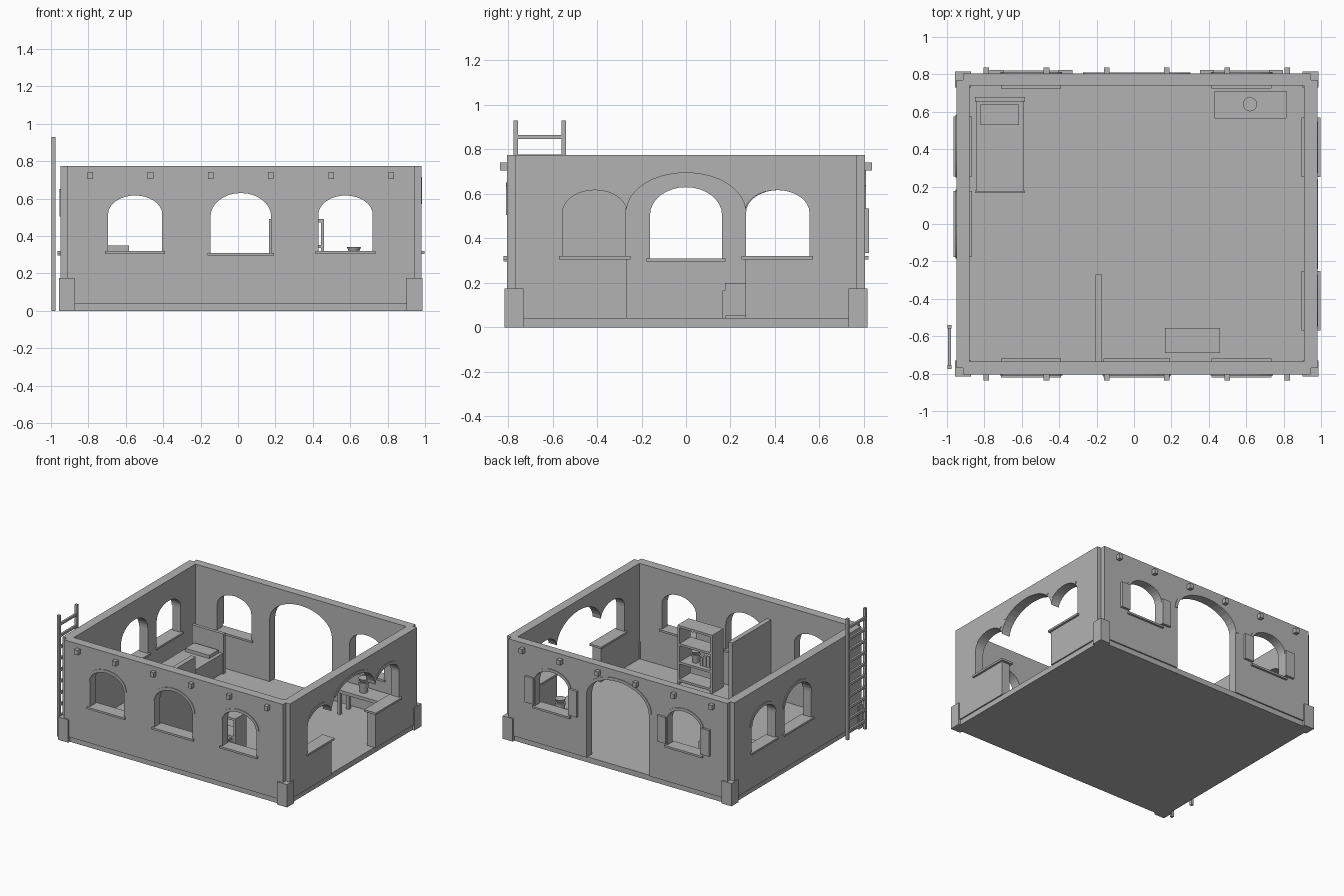
import bpy, bmesh, math
from mathutils import Vector

if "Cube" in bpy.data.objects:
    bpy.data.objects.remove(bpy.data.objects["Cube"], do_unlink=True)

GREY = (0.45, 0.45, 0.45, 1)
mat = bpy.data.materials.new("plain_grey")
mat.use_nodes = True
mat.diffuse_color = GREY
mat.node_tree.nodes["Principled BSDF"].inputs["Base Color"].default_value = GREY


def add_object(name, bm):
    bmesh.ops.recalc_face_normals(bm, faces=bm.faces)
    mesh = bpy.data.meshes.new(name)
    bm.to_mesh(mesh)
    bm.free()
    mesh.materials.append(mat)
    obj = bpy.data.objects.new(name, mesh)
    bpy.context.collection.objects.link(obj)
    return obj


def box(name, x, y, z):
    bm = bmesh.new()
    bmesh.ops.create_cube(bm, size=1)
    for v in bm.verts:
        v.co = Vector([(a + b) / 2 + c * (b - a) for c, (a, b) in zip(v.co, (x, y, z))])
    return add_object(name, bm)


def cone(name, x, y, z0, z1, r0, r1):
    bm = bmesh.new()
    bmesh.ops.create_cone(bm, cap_ends=True, segments=16, radius1=r0, radius2=r1, depth=z1 - z0)
    bmesh.ops.translate(bm, verts=bm.verts, vec=(x, y, (z0 + z1) / 2))
    obj = add_object(name, bm)
    for p in obj.data.polygons:
        p.use_smooth = len(p.vertices) == 4
    return obj


def pot(name, x, y, z, h, r):
    cone(name + "_body", x, y, z, z + h * 0.75, r * 0.75, r)
    cone(name + "_neck", x, y, z + h * 0.75, z + h, r * 0.7, r)


class Wall:
    """A straight wall; u runs along it and d points out from its outer face."""

    def __init__(self, name, along, outer, thick, span):
        self.name, self.along, self.outer = name, along, outer
        self.sign = 1 if outer > 0 else -1
        self.obj = self.block(name + "_wall", span, (-thick, 0), (0.04, 0.775))
        self.thick = thick

    def point(self, u, d, z):
        w = self.outer + self.sign * d
        return Vector((u, w, z) if self.along == "x" else (w, u, z))

    def block(self, name, u, d, z):
        a, b = self.point(u[0], d[0], z[0]), self.point(u[1], d[1], z[1])
        return box(name, *[(min(p, q), max(p, q)) for p, q in zip(a, b)])

    def prism(self, name, outline, d):
        bm = bmesh.new()
        rings = [[bm.verts.new(self.point(u, k, z)) for u, z in outline] for k in d]
        bm.faces.new(rings[0])
        bm.faces.new(rings[1])
        n = len(outline)
        for i in range(n):
            j = (i + 1) % n
            bm.faces.new((rings[0][i], rings[0][j], rings[1][j], rings[1][i]))
        return add_object(name, bm)

    def opening(self, label, c, half, bottom, spring, top, trim=0.0):
        def arc(grow, start, n=16):
            angles = [start + (math.pi - 2 * start) * i / n for i in range(n + 1)]
            return [(c + (half + grow) * math.cos(a), spring + (top - spring + grow) * math.sin(a))
                    for a in angles]

        # cut the arched hole
        cutter = self.prism(label + "_cutter", [(c + half, bottom)] + arc(0, 0) + [(c - half, bottom)],
                            (-0.2, 0.1))
        cutter.hide_render = True
        mod = self.obj.modifiers.new("cut", "BOOLEAN")
        mod.operation, mod.solver, mod.object = "DIFFERENCE", "EXACT", cutter
        dg = bpy.context.evaluated_depsgraph_get()
        mesh = bpy.data.meshes.new_from_object(self.obj.evaluated_get(dg))
        self.obj.modifiers.clear()
        self.obj.data = mesh
        bpy.data.objects.remove(cutter, do_unlink=True)
        # slightly raised arch surround
        self.prism(label + "_surround", arc(0.022, trim) + arc(0, trim)[::-1], (-0.02, 0.005))

    def window(self, label, c, half=0.145, low=0.32, spring=0.515, top=0.617, trim=0.0):
        label = self.name + "_" + label
        self.opening(label, c, half, low, spring, top, trim)
        self.block(label + "_sill", (c - half - 0.015, c + half + 0.015),
                   (-self.thick - 0.015, 0.016), (low - 0.015, low))


# floor slab and corner piers
box("floor_slab", (-0.94, 0.97), (-0.795, 0.795), (0, 0.042))
for i, x in enumerate(((-0.957, -0.872), (0.902, 0.987))):
    for j, y in enumerate(((-0.815, -0.73), (0.73, 0.815))):
        box(f"corner_pier_{i}{j}", x, y, (0, 0.175))

# walls, leaving a small notch at each corner
front = Wall("front", "x", -0.805, 0.07, (-0.915, 0.945))
back = Wall("back", "x", 0.805, 0.065, (-0.915, 0.945))
left = Wall("right", "y", -0.95, 0.07, (-0.77, 0.77))
right = Wall("left", "y", 0.98, 0.07, (-0.77, 0.77))
big = dict(half=0.162, low=0.31, spring=0.505, top=0.63)

# windows and doorways
front.window("window_a", -0.55)
front.window("window_b", 0.015, **big)
front.window("window_c", 0.575)
left.window("window_a", 0, **big)
left.window("window_b", 0.415)
for side in (-1, 1):
    right.window("window_a" if side < 0 else "window_b", side * 0.41, trim=0.6)
right.opening("left_doorway", 0, 0.268, 0, 0.52, 0.695, trim=0.6)
back.opening("back_doorway", 0.015, 0.265, 0, 0.52, 0.695)

# rear windows with open shutters
for label, c in (("window_a", -0.55), ("window_b", 0.575)):
    back.window(label, c)
    for s in (-1, 1):
        u = sorted((c + s * 0.147, c + s * 0.222))
        back.block(f"{label}_shutter_{s}", u, (0, 0.018), (0.335, 0.535))

# protruding roof beam ends
for wall in (front, back):
    for i in range(6):
        c = -0.79 + 0.322 * i
        wall.block(f"{wall.name}_beam_end_{i}", (c - 0.015, c + 0.015), (-0.02, 0.032), (0.705, 0.742))

# ladder
for i, y in enumerate((-0.765, -0.55)):
    box(f"ladder_rail_{i}", (-0.997, -0.977), (y - 0.01, y + 0.01), (0, 0.93))
for i in range(10):
    z = 0.063 + 0.088 * i
    box(f"ladder_rung_{i}", (-0.995, -0.979), (-0.76, -0.555), (z - 0.009, z + 0.009))

# bed
box("bed_headboard", (-0.85, -0.583), (0.655, 0.68), (0.04, 0.35))
box("bed_footboard", (-0.85, -0.583), (0.165, 0.178), (0.04, 0.165))
box("bed_mattress", (-0.845, -0.588), (0.175, 0.66), (0.05, 0.2))
box("bed_pillow", (-0.82, -0.615), (0.53, 0.64), (0.2, 0.225))

# table with a pot
box("table_top", (0.43, 0.815), (0.565, 0.71), (0.21, 0.235))
for i, x in enumerate((0.455, 0.79)):
    for j, y in enumerate((0.585, 0.69)):
        box(f"table_leg_{i}{j}", (x - 0.012, x + 0.012), (y - 0.012, y + 0.012), (0.04, 0.212))
pot("table_pot", 0.62, 0.64, 0.235, 0.107, 0.038)

# open bookcase
for i, x in enumerate((0.165, 0.443)):
    box(f"bookcase_side_{i}", (x, x + 0.018), (-0.69, -0.555), (0.04, 0.49))
for i, z in enumerate((0.06, 0.195, 0.335, 0.473)):
    box(f"bookcase_shelf_{i}", (0.175, 0.45), (-0.69, -0.555), (z, z + 0.017))
pot("shelf_pot", 0.35, -0.62, 0.212, 0.085, 0.032)
for i in range(3):
    x = 0.215 + 0.028 * i
    box(f"book_{i}", (x, x + 0.024), (-0.67, -0.59), (0.212, 0.3 - 0.012 * i))

# partition screen
box("partition", (-0.207, -0.17), (-0.74, -0.27), (0.04, 0.64))
